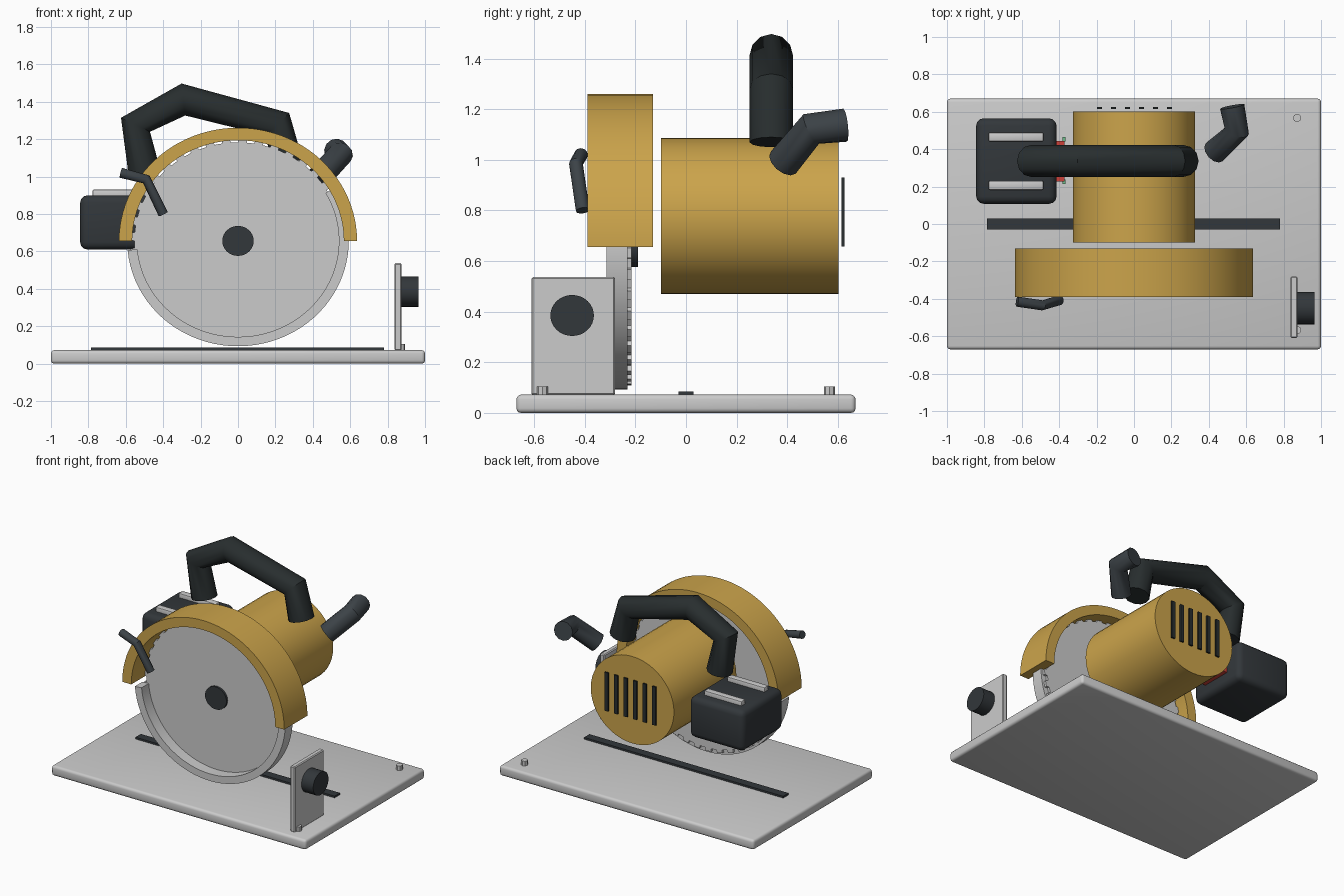
import bpy, bmesh
from math import sin, cos, radians, pi

if "Cube" in bpy.data.objects:
    bpy.data.objects.remove(bpy.data.objects["Cube"])

SX = 1.052   # rounds facing front are slightly wider than tall


def material(name, rgb):
    m = bpy.data.materials.new(name)
    m.diffuse_color = (*rgb, 1)
    m.use_nodes = True
    m.node_tree.nodes["Principled BSDF"].inputs["Base Color"].default_value = m.diffuse_color
    return m


GOLD = material("gold", (0.60, 0.37, 0.07))
BLACK = material("black_rubber", (0.021, 0.027, 0.028))
SLATE = material("slate", (0.045, 0.055, 0.063))
DARK = material("dark_plastic", (0.032, 0.038, 0.043))
RED = material("red", (0.6, 0.05, 0.04))
GREEN = material("green", (0.15, 0.5, 0.25))


def finish(ob, mat=None, smooth=True):
    if mat:
        ob.data.materials.append(mat)
    if smooth:
        bpy.ops.object.select_all(action='DESELECT')
        ob.select_set(True)
        bpy.context.view_layer.objects.active = ob
        bpy.ops.object.shade_smooth_by_angle(angle=radians(35))
    return ob


def from_bmesh(name, bm, mat=None, smooth=True):
    bmesh.ops.recalc_face_normals(bm, faces=bm.faces)
    me = bpy.data.meshes.new(name)
    bm.to_mesh(me)
    bm.free()
    ob = bpy.data.objects.new(name, me)
    bpy.context.collection.objects.link(ob)
    return finish(ob, mat, smooth)


def box(name, x, y, z, mat=None, bevel=0.0, segments=3):
    bm = bmesh.new()
    bmesh.ops.create_cube(bm, size=1)
    for v in bm.verts:
        v.co = [(r[0] + r[1]) / 2 + c * (r[1] - r[0]) for c, r in zip(v.co, (x, y, z))]
    if bevel:
        bmesh.ops.bevel(bm, geom=bm.edges[:], offset=bevel, segments=segments,
                        profile=0.5, affect='EDGES')
    return from_bmesh(name, bm, mat, bevel > 0)


def prism(name, outline, place, a, b, mat=None):
    """Extrude a 2D outline from a to b; place(u, v, depth) gives the 3D point."""
    bm = bmesh.new()
    rings = [[bm.verts.new(place(u, v, d)) for u, v in outline] for d in (a, b)]
    n = len(outline)
    for r in rings:
        bm.faces.new(r)
    for i in range(n):
        j = (i + 1) % n
        bm.faces.new((rings[0][i], rings[0][j], rings[1][j], rings[1][i]))
    return from_bmesh(name, bm, mat)


def circle(rx, ry, n):
    return [(rx * cos(2 * pi * i / n), ry * sin(2 * pi * i / n)) for i in range(n)]


def arc_band(name, r_in, r_out, a0, a1, y0, y1, zc, mat=None, n=48):
    bm = bmesh.new()
    rings = []
    for i in range(n + 1):
        a = radians(a0 + (a1 - a0) * i / n)
        rings.append([bm.verts.new((SX * r * cos(a), y, zc + r * sin(a)))
                      for r, y in ((r_in, y0), (r_out, y0), (r_out, y1), (r_in, y1))])
    for p, q in zip(rings, rings[1:]):
        for k in range(4):
            bm.faces.new((p[k], p[(k + 1) % 4], q[(k + 1) % 4], q[k]))
    bm.faces.new(rings[0])
    bm.faces.new(rings[-1])
    return from_bmesh(name, bm, mat)


def tube(name, points, radius, mat):
    cu = bpy.data.curves.new(name, 'CURVE')
    cu.dimensions = '3D'
    cu.bevel_depth = radius
    cu.bevel_resolution = 4
    cu.use_fill_caps = True
    sp = cu.splines.new('POLY')
    sp.points.add(len(points) - 1)
    for p, co in zip(sp.points, points):
        p.co = (*co, 1)
    tmp = bpy.data.objects.new(name + "_path", cu)
    bpy.context.collection.objects.link(tmp)
    me = bpy.data.meshes.new_from_object(
        tmp.evaluated_get(bpy.context.evaluated_depsgraph_get()))
    bpy.data.objects.remove(tmp)
    ob = bpy.data.objects.new(name, me)
    bpy.context.collection.objects.link(ob)
    me.materials.clear()
    return finish(ob, mat)


# base plate with slot strip and corner screws
box("base_plate", (-1, 1), (-0.67, 0.67), (0, 0.072), bevel=0.018)
box("blade_slot", (-0.785, 0.78), (-0.03, 0.03), (0.068, 0.085), DARK)
for side, y in (("front", -0.567), ("back", 0.567)):
    prism("screw_" + side, circle(0.022, 0.022, 8),
          lambda u, v, d, y=y: (0.872 + u, y + v, d), 0.07, 0.105)

# saw blade with teeth, and its hub
AXLE = 0.656
teeth = []
N = 40
for i in range(N):
    for f, r in ((0.0, 0.527), (0.45, 0.527), (0.5, 0.548), (0.95, 0.548)):
        a = 2 * pi * (i + f) / N
        teeth.append((SX * r * cos(a), r * sin(a)))
prism("saw_blade", teeth, lambda u, v, d: (u, d, AXLE + v), -0.235, -0.215)
prism("blade_hub", circle(0.08 * SX, 0.08, 32),
      lambda u, v, d: (u, d, AXLE + v), -0.25, -0.19, DARK)

# fixed and swinging guards
arc_band("upper_guard", 0.538, 0.605, 0, 180, -0.39, -0.13, AXLE, GOLD)
arc_band("lower_guard", 0.513, 0.563, 185, 390, -0.315, -0.232, AXLE)

# motor housing with rear vents
prism("motor_housing", circle(0.327, 0.309, 48),
      lambda u, v, d: (u, d, 0.778 + v), -0.098, 0.602, GOLD)
for i in range(6):
    x = -0.185 + 0.075 * i
    box(f"motor_vent_{i + 1}", (x - 0.014, x + 0.014), (0.614, 0.626), (0.657, 0.93), BLACK)

# handles and guard lever
tube("main_handle", [(-0.50, 0.337, 1.02), (-0.548, 0.337, 1.277), (-0.292, 0.337, 1.412),
                     (0.212, 0.337, 1.28), (0.262, 0.337, 1.07)], 0.086, BLACK)
tube("side_handle", [(0.43, 0.385, 0.99), (0.55, 0.495, 1.122), (0.525, 0.628, 1.137)],
     0.066, SLATE)
tube("guard_lever", [(-0.625, -0.415, 1.02), (-0.49, -0.435, 0.985), (-0.40, -0.408, 0.80)],
     0.027, SLATE)

# battery pack with rails, latch and indicator
box("battery", (-0.844, -0.414), (0.108, 0.565), (0.61, 0.90), DARK, 0.04)
for side, y in (("front", 0.207), ("back", 0.465)):
    box("battery_rail_" + side, (-0.778, -0.484), (y - 0.024, y + 0.024), (0.88, 0.931),
        bevel=0.008, segments=2)
box("battery_latch", (-0.42, -0.372), (0.227, 0.445), (0.70, 0.79), RED)
for side, y in (("front", 0.225), ("back", 0.452)):
    box("battery_indicator_" + side, (-0.382, -0.367), (y - 0.012, y + 0.012),
        (0.72, 0.77), GREEN)

# fence bracket with clamp knob
box("fence_bracket", (0.837, 0.874), (-0.61, -0.28), (0.07, 0.537), bevel=0.006, segments=1)
prism("clamp_knob", circle(0.086, 0.081, 32),
      lambda u, v, d: (d, -0.45 + u, 0.385 + v), 0.87, 0.966, DARK)
